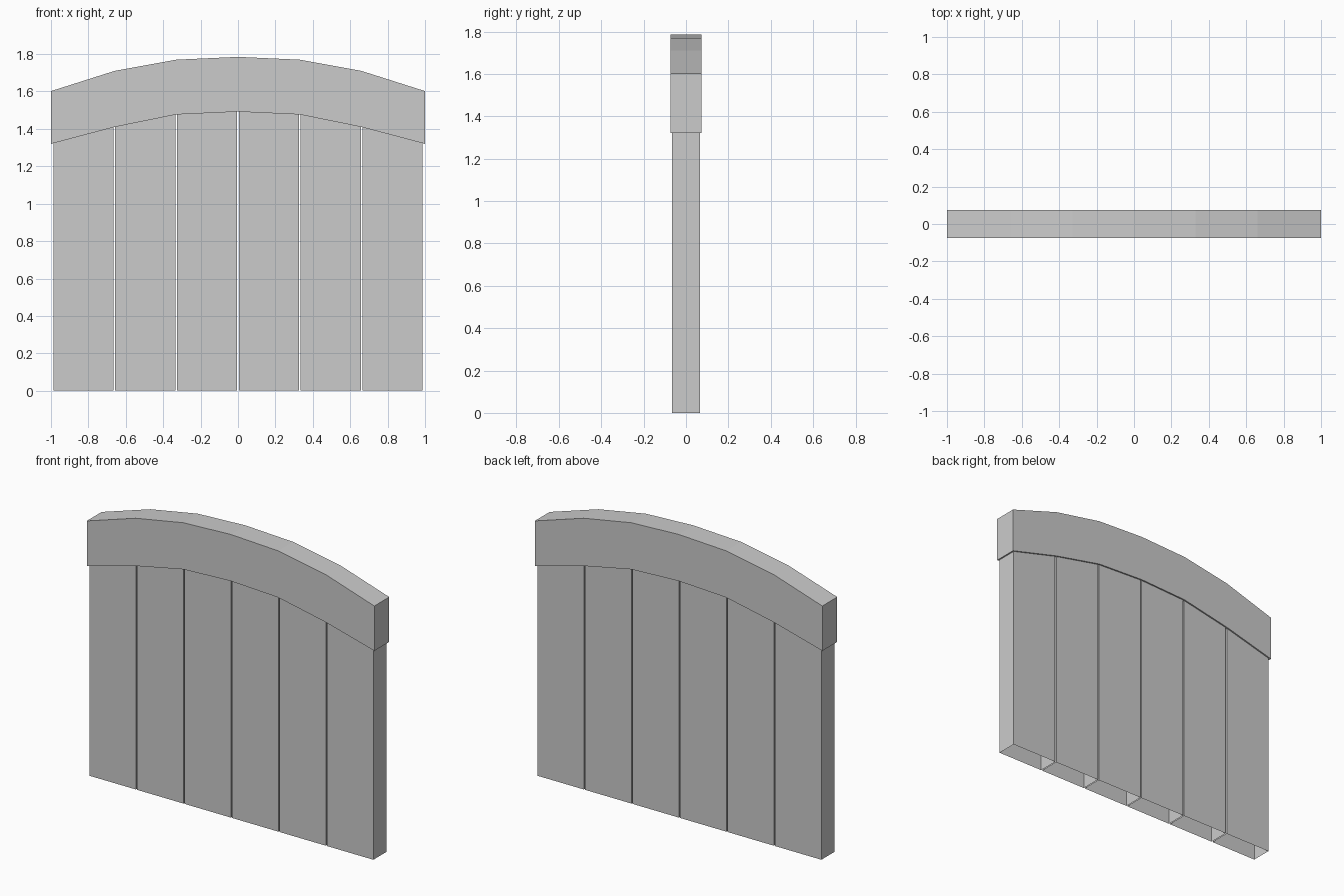
import bpy, bmesh

if "Cube" in bpy.data.objects:
    bpy.data.objects.remove(bpy.data.objects["Cube"])

# Half profile of the arched rail: x, underside z, top z
HALF = [(0.0, 1.492, 1.785), (0.33, 1.477, 1.77), (0.66, 1.41, 1.71), (1.0, 1.32, 1.602)]
ARCH = [(-x, b, t) for x, b, t in reversed(HALF[1:])] + HALF


def underside(x):
    """Height of the rail's underside at x."""
    for (x0, b0, _), (x1, b1, _) in zip(ARCH, ARCH[1:]):
        if x0 <= x <= x1:
            return b0 + (b1 - b0) * (x - x0) / (x1 - x0)


def extrude_outline(name, outline, half_depth, open_bottom=False):
    """Solid from an xz outline; the first edge is the bottom."""
    bm = bmesh.new()
    front = [bm.verts.new((x, -half_depth, z)) for x, z in outline]
    back = [bm.verts.new((x, half_depth, z)) for x, z in outline]
    bm.faces.new(front)
    bm.faces.new(back[::-1])
    n = len(outline)
    for i in range(1 if open_bottom else 0, n):
        j = (i + 1) % n
        bm.faces.new((front[j], front[i], back[i], back[j]))
    mesh = bpy.data.meshes.new(name)
    bm.to_mesh(mesh)
    bm.free()
    obj = bpy.data.objects.new(name, mesh)
    bpy.context.collection.objects.link(obj)
    return obj


# Curved top rail
extrude_outline("arched_rail",
                [(x, b) for x, b, _ in ARCH] + [(x, t) for x, _, t in reversed(ARCH)],
                0.074)

# Six upright planks, hollow and open underneath, tucked into the rail
PITCH, WIDTH, TUCK = 0.3305, 0.322, 0.01
for i in range(6):
    centre = (i - 2.5) * PITCH
    l, r = centre - WIDTH / 2, centre + WIDTH / 2
    extrude_outline(f"plank_{i + 1}",
                    [(l, 0), (r, 0), (r, underside(r) + TUCK), (l, underside(l) + TUCK)],
                    0.065, open_bottom=True)
